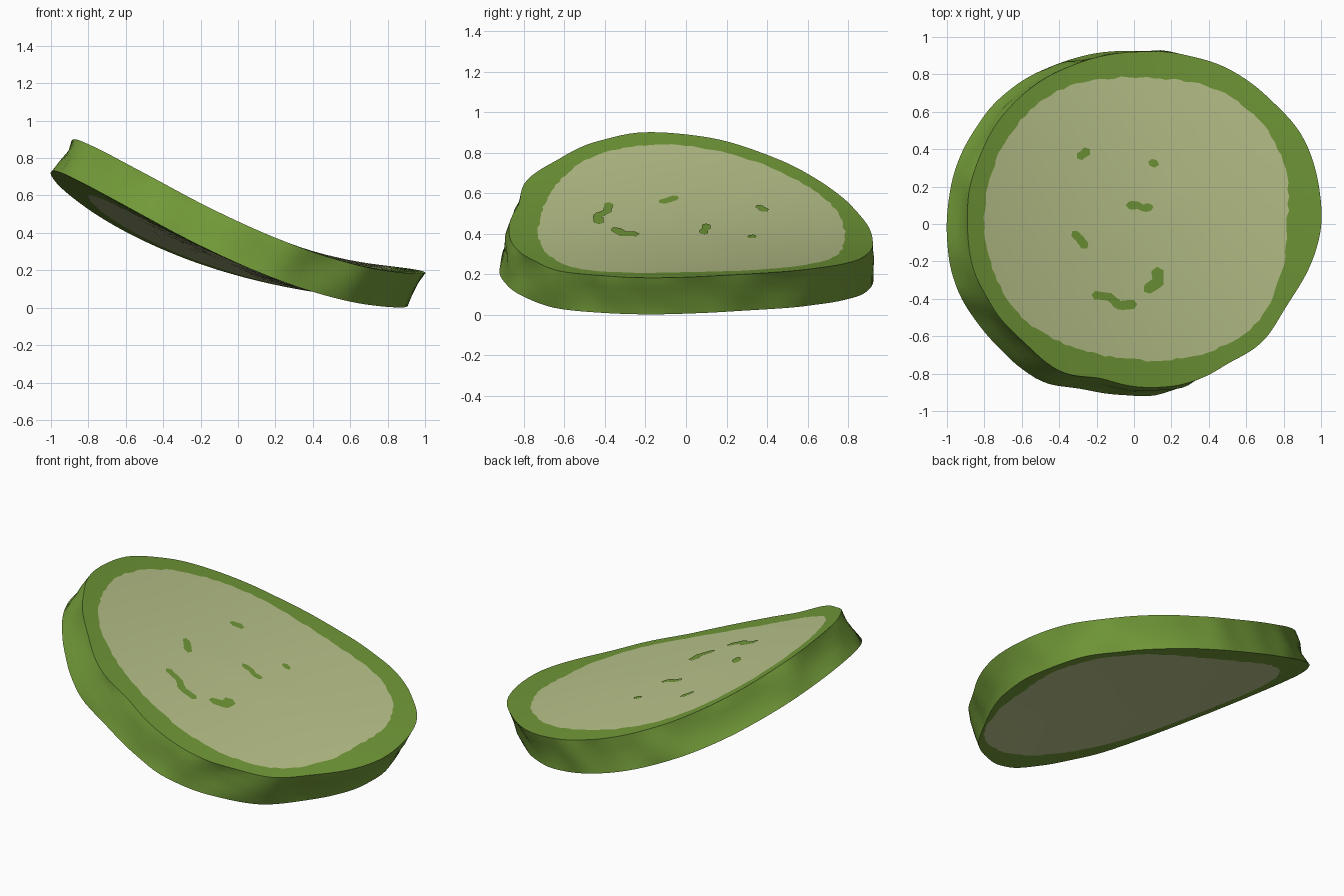
import bpy, bmesh, math, random
from mathutils import Vector

random.seed(4)
cube = bpy.data.objects.get("Cube")
if cube:
    bpy.data.objects.remove(cube)

SEGMENTS = 144
# Radii at even steps of angle, starting from +x
OUTLINE = [.955, .965, .975, .95, .945, .935, .925, .93, .935, .945, .95, .95,
           .95, .96, .955, .94, .955, .91, .92, .93, .91, .92, .9, .92]
FLESH = [.82, .86, .87, .84, .79, .79, .82, .82, .81,
         .8, .79, .78, .74, .72, .74, .79, .84, .83]


def material(name, rgb):
    m = bpy.data.materials.new(name)
    m.use_nodes = True
    m.diffuse_color = (*rgb, 1)
    bsdf = m.node_tree.nodes["Principled BSDF"]
    bsdf.inputs["Base Color"].default_value = (*rgb, 1)
    bsdf.inputs["Roughness"].default_value = .8
    return m


peel = material("peel green", (.168, .322, .04))
flesh = material("pale flesh", (.495, .555, .26))


def around(table, a):
    """Smoothly interpolate a closed table at angle a."""
    f = (a / math.tau) % 1 * len(table)
    i = int(f)
    t = f - i
    p0, p1, p2, p3 = (table[(i + k) % len(table)] for k in (-1, 0, 1, 2))
    return p1 + .5 * t * (p2 - p0 + t * (2*p0 - 5*p1 + 4*p2 - p3
                                         + t * (3*(p1 - p2) + p3 - p0)))


def bend(u, y, t):
    """Place a flat point on the curved, twisted slice; t is -1 below, 1 on top."""
    z = .325 - .374*u + .139*u*u + .09*t
    z += y * (.09*u - .04) - .015*y*y
    return Vector((u + .05*t, y, z))


def make_object(name, bm, mats):
    bmesh.ops.recalc_face_normals(bm, faces=bm.faces[:])
    if name != "curved_slice" and sum(f.normal.z for f in bm.faces) < 0:
        bmesh.ops.reverse_faces(bm, faces=bm.faces[:])
    mesh = bpy.data.meshes.new(name)
    bm.to_mesh(mesh)
    bm.free()
    obj = bpy.data.objects.new(name, mesh)
    bpy.context.collection.objects.link(obj)
    for m in mats:
        mesh.materials.append(m)
    bpy.ops.object.select_all(action='DESELECT')
    obj.select_set(True)
    bpy.context.view_layer.objects.active = obj
    bpy.ops.object.shade_smooth_by_angle(angle=math.radians(40))


def flesh_ring(scale, t):
    def point(a, jitter):
        r = (around(FLESH, a) + jitter) * scale
        return r * math.cos(a) - .05 * t * scale, r * math.sin(a), t
    return point


def wall_ring(t):
    # Uneven skin: its own bumps at each height, leaning in at the top in front
    bumps = [random.uniform(-.018, .01) * (1 - .7 * t*t) for _ in range(44)]

    def point(a, jitter):
        front = max(0, -math.sin(a + .2))
        r = around(OUTLINE, a) + around(bumps, a) - .025 * (t + 1) * front
        return r * math.cos(a), r * math.sin(a), t
    return point


# Curved slice, built as rings from the top centre to the bottom centre
caps = (.25, .5, .75, 1)
rings = [flesh_ring(s, 1) for s in caps]
rings += [wall_ring(t) for t in (1, .4, -.3, -1)]
rings += [flesh_ring(s, -1) for s in reversed(caps)]

bm = bmesh.new()
jitters = [random.uniform(-.006, .006) for _ in range(SEGMENTS)]
loops = [[bm.verts.new(bend(*ring(math.tau * i / SEGMENTS, jitters[i])))
          for i in range(SEGMENTS)] for ring in rings]
first_wall, last_wall = len(caps) - 1, len(rings) - len(caps) - 1
for n in range(len(loops) - 1):
    for i in range(SEGMENTS):
        j = (i + 1) % SEGMENTS
        f = bm.faces.new((loops[n][i], loops[n][j], loops[n+1][j], loops[n+1][i]))
        f.material_index = 0 if first_wall <= n <= last_wall else 1
for loop, t in ((loops[0], 1), (loops[-1], -1)):
    centre = bm.verts.new(bend(0, 0, t))
    for i in range(SEGMENTS):
        f = bm.faces.new((centre, loop[i], loop[(i + 1) % SEGMENTS]))
        f.material_index = 1
make_object("curved_slice", bm, [peel, flesh])


# Green flecks on the top: thin rounded ribbons along short strokes
def fleck(name, path, radius):
    pts = [Vector(p) for p in path]
    spine = []
    for a, b in zip(pts, pts[1:]):
        spine += [a.lerp(b, k / 4) for k in range(4)]
    spine.append(pts[-1])
    left, right = [], []
    for i, p in enumerate(spine):
        d = (spine[min(i+1, len(spine)-1)] - spine[max(i-1, 0)]).normalized()
        side = Vector((-d.y, d.x)) * radius * random.uniform(.85, 1.1)
        left.append(p + side)
        right.append(p - side)
    # Rounded ends
    start = spine[0] - (spine[1] - spine[0]).normalized() * radius * .7
    end = spine[-1] + (spine[-1] - spine[-2]).normalized() * radius * .7
    bm = bmesh.new()

    def vert(p):
        return bm.verts.new(bend(p.x - .05, p.y, 1) + Vector((0, 0, .004)))
    lv, rv = [vert(p) for p in left], [vert(p) for p in right]
    for i in range(len(lv) - 1):
        bm.faces.new((lv[i], rv[i], rv[i+1], lv[i+1]))
    bm.faces.new((vert(start), rv[0], lv[0]))
    bm.faces.new((vert(end), lv[-1], rv[-1]))
    make_object(name, bm, [peel])


fleck("back_right_fleck", [(-.29, .36), (-.25, .39)], .024)
fleck("back_left_fleck", [(.09, .33), (.12, .32)], .02)
fleck("middle_fleck", [(-.03, .1), (.02, .1), (.05, .085), (.09, .09)], .02)
fleck("right_fleck", [(-.32, -.05), (-.29, -.08), (-.26, -.12)], .022)
fleck("front_fleck", [(-.21, -.38), (-.13, -.39), (-.08, -.435), (0, -.43)], .024)
fleck("front_left_fleck", [(.125, -.25), (.13, -.31), (.07, -.35)], .03)
